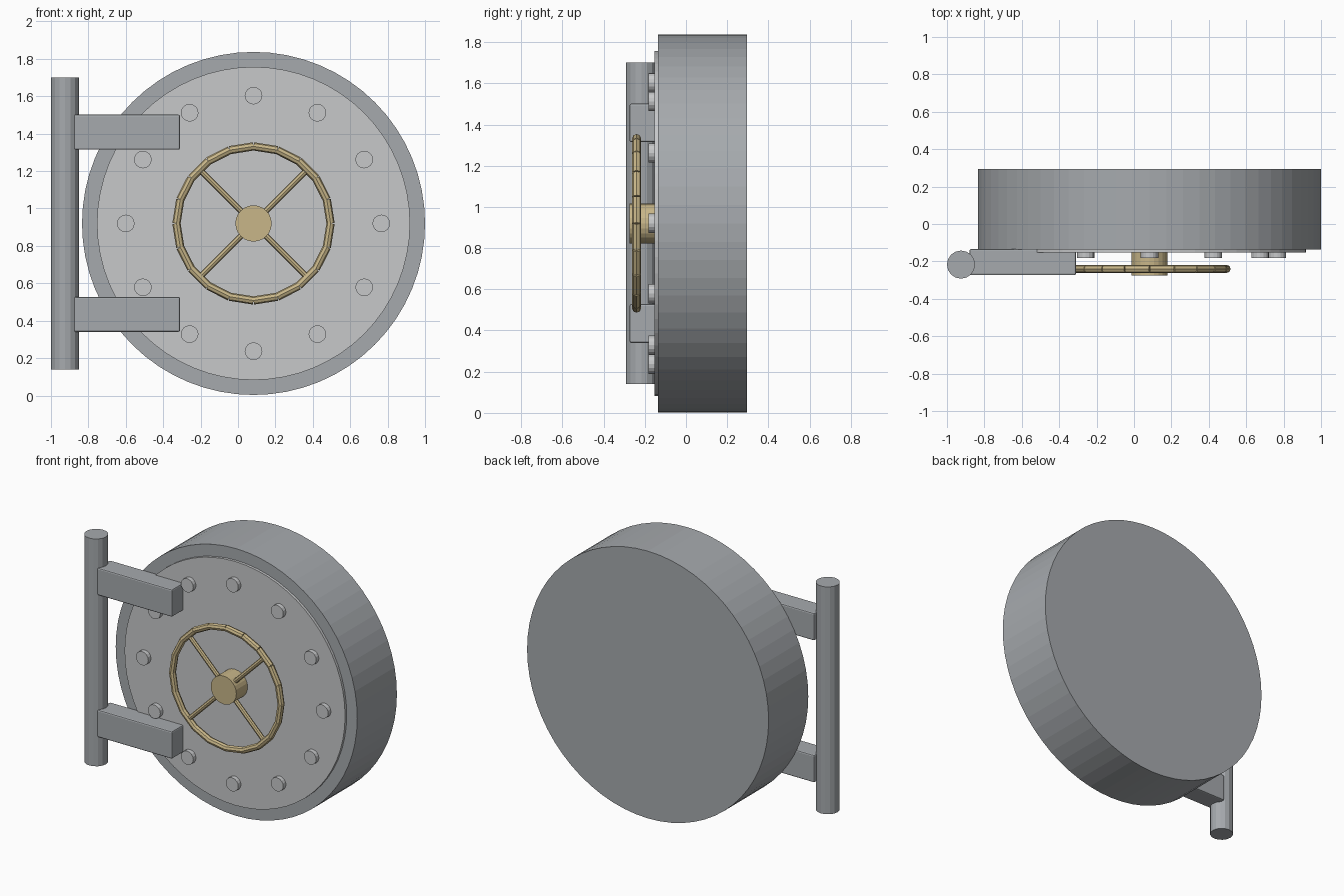
import bpy, math
from mathutils import Vector

if "Cube" in bpy.data.objects:
    bpy.data.objects.remove(bpy.data.objects["Cube"])

CX, CZ = 0.083, 0.92          # door centre


def material(name, rgb):
    m = bpy.data.materials.new(name)
    m.diffuse_color = (*rgb, 1)
    m.use_nodes = True
    m.node_tree.nodes["Principled BSDF"].inputs["Base Color"].default_value = m.diffuse_color
    return m


steel = material("steel", (0.38, 0.40, 0.42))
pale_steel = material("pale steel", (0.57, 0.58, 0.59))
brass = material("brass", (0.58, 0.47, 0.25))


def rod(name, a, b, radius, sides, mat):
    """Cylinder running from point a to point b."""
    a, b = Vector(a), Vector(b)
    d = b - a
    bpy.ops.mesh.primitive_cylinder_add(
        vertices=sides, radius=radius, depth=d.length, location=(a + b) / 2,
        rotation=d.to_track_quat('Z', 'Y').to_euler())
    ob = bpy.context.object
    ob.name = name
    ob.data.materials.append(mat)
    return ob


def on_door(r, angle, y):
    return (CX + r * math.cos(angle), y, CZ + r * math.sin(angle))


def disc(name, radius, y0, y1, sides, mat, r=0, angle=0):
    return rod(name, on_door(r, angle, y0), on_door(r, angle, y1), radius, sides, mat)


# Door slab and raised face plate
disc("door_slab", 0.917, 0.295, -0.135, 64, steel)
disc("face_plate", 0.837, -0.10, -0.153, 64, pale_steel)

# Ring of locking bolts
for i in range(12):
    disc("bolt", 0.047, -0.14, -0.183, 16, pale_steel, 0.683, i * math.tau / 12)

# Hand wheel: hub, four spokes, rim of straight segments
WY = -0.24
disc("wheel_hub", 0.097, -0.14, -0.275, 24, brass)
for i in range(4):
    a = math.pi / 4 + i * math.pi / 2
    rod("wheel_spoke", on_door(0.05, a, WY), on_door(0.41, a, WY), 0.016, 8, brass)
N = 20
for i in range(N):
    a0, a1 = (math.pi / 2 + (i + k) * math.tau / N for k in (0, 1))
    rod("wheel_rim_segment", on_door(0.412, a0, WY), on_door(0.412, a1, WY), 0.022, 8, brass)

# Hinge post and two bevelled arms
rod("hinge_post", (-0.925, -0.217, 0.14), (-0.925, -0.217, 1.70), 0.075, 16, steel)
for z in (0.434, 1.408):
    bpy.ops.mesh.primitive_cube_add(size=1, location=(-0.595, -0.204, z))
    arm = bpy.context.object
    arm.name = "hinge_arm"
    arm.scale = (0.57, 0.14, 0.188)
    bpy.ops.object.transform_apply(location=False, rotation=False, scale=True)
    arm.data.materials.append(steel)
    bev = arm.modifiers.new("edge bevel", 'BEVEL')
    bev.width = 0.009
    bev.segments = 2
